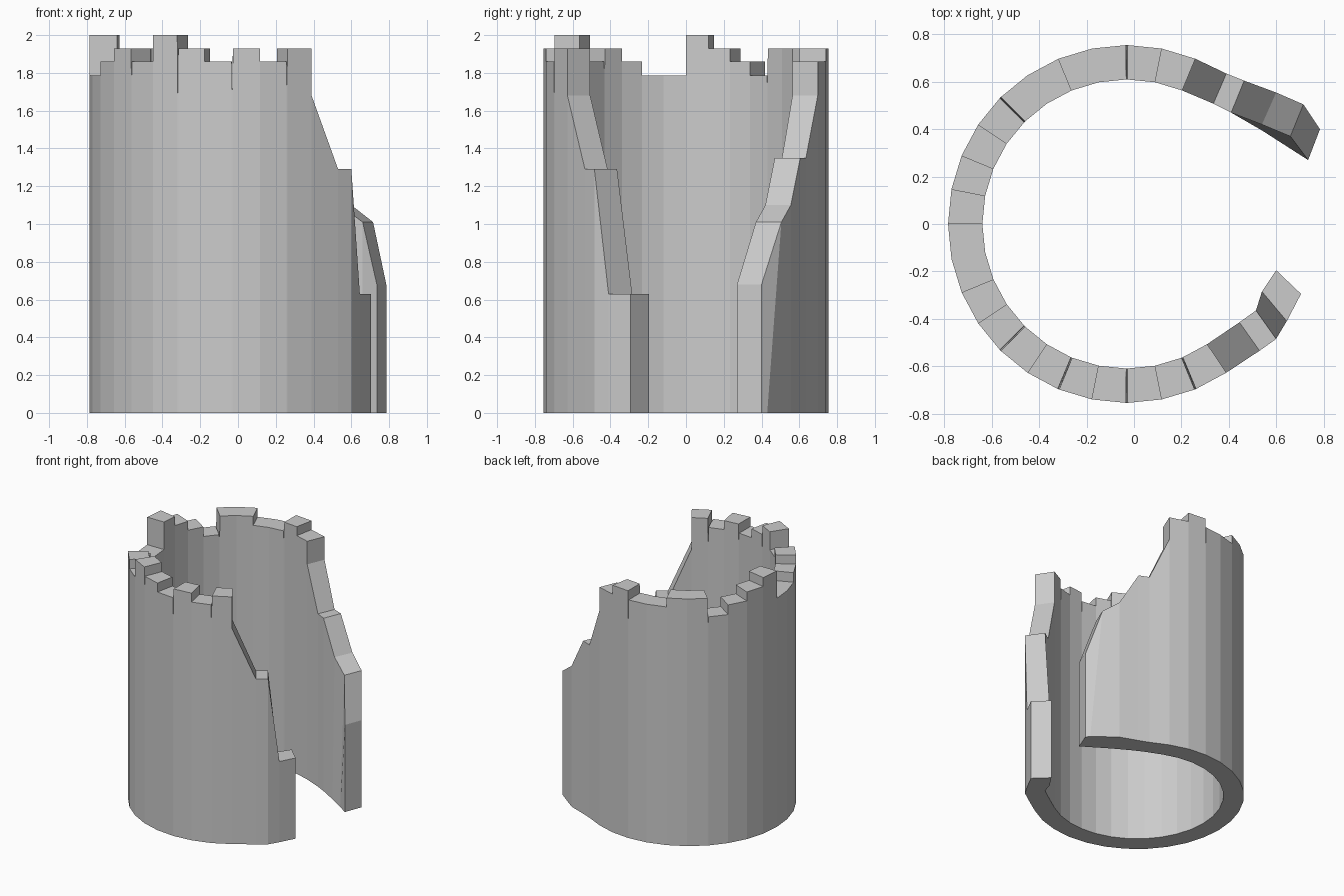
import bpy, bmesh
from math import sin, cos, radians

cube = bpy.data.objects.get("Cube")
if cube:
    bpy.data.objects.remove(cube)

CENTRE_X, OUTER, INNER, STEP = -0.03, 0.755, 0.61, 11.25
LEVELS = (1.785, 1.86, 1.93, 2.0)
CRACK_Z = 1.69

# Battlement level of each wall segment, counter-clockwise from 67.5 to 303.75 degrees
BATTLEMENTS = "121122012300121321212"
# Boundaries (in degrees) that are split by a thin crack
CRACKS = (90, 135, 225, 247.5, 270, 292.5)


def polar(radius, deg):
    return (CENTRE_X + radius * cos(radians(deg)), radius * sin(radians(deg)))


def station(outer, inner, top, outer_base=None, inner_base=None):
    """One cross-section of the wall: four corners, outside then inside."""
    return [(*(outer_base or outer), 0), (*outer, top),
            (*inner, top), (*(inner_base or inner), 0)]


def ring_station(deg, top):
    return station(polar(OUTER, deg), polar(INNER, deg), top)


# Broken end at the back, from its tip up to the standing ring
wall = [
    station((0.785, 0.40), (0.735, 0.27), 0.68),
    station((0.715, 0.505), (0.66, 0.37), 1.01, (0.765, 0.43), (0.66, 0.318)),
    station((0.60, 0.555), (0.54, 0.42), 1.10, None, (0.54, 0.395)),
    station((0.465, 0.605), (0.41, 0.47), 1.35),
    station((0.39, 0.635), (0.335, 0.508), 1.35),
    ring_station(67.5, 1.68),
]

# Standing ring with stepped battlements and cracks
for i, level in enumerate(BATTLEMENTS):
    start, top = 67.5 + i * STEP, LEVELS[int(level)]
    end = start + STEP
    if start in CRACKS:
        wall.append(ring_station(start, CRACK_Z))
    wall.append(ring_station(start + 0.25 * (start in CRACKS), top))
    wall.append(ring_station(end - 0.25 * (end in CRACKS), top))

# Broken end at the front, from the ring down to its tip
wall += [
    ring_station(303.75, 1.68),
    station((0.53, -0.535), (0.445, -0.415), 1.29),
    station((0.60, -0.485), (0.515, -0.365), 1.29),
    station((0.645, -0.41), (0.54, -0.285), 0.63),
    station((0.705, -0.295), (0.60, -0.195), 0.63),
]

# Skin the cross-sections into one closed wall
bm = bmesh.new()
rings = [[bm.verts.new(p) for p in s] for s in wall]
for a, b in zip(rings, rings[1:]):
    for k in range(4):
        n = (k + 1) % 4
        bm.faces.new((a[k], b[k], b[n], a[n]))
bm.faces.new(rings[0])
bm.faces.new(rings[-1][::-1])

bmesh.ops.remove_doubles(bm, verts=bm.verts, dist=0.0005)
slivers = [f for f in bm.faces if f.calc_area() < 1e-7]
bmesh.ops.delete(bm, geom=slivers, context="FACES")
bmesh.ops.recalc_face_normals(bm, faces=bm.faces)

mesh = bpy.data.meshes.new("ruined_tower_wall")
bm.to_mesh(mesh)
bm.free()
tower = bpy.data.objects.new("ruined_tower_wall", mesh)
bpy.context.collection.objects.link(tower)

# Plain grey stone
stone = bpy.data.materials.new("grey_stone")
stone.use_nodes = True
colour = (0.6, 0.6, 0.6, 1)
stone.diffuse_color = colour
stone.node_tree.nodes["Principled BSDF"].inputs["Base Color"].default_value = colour
mesh.materials.append(stone)
